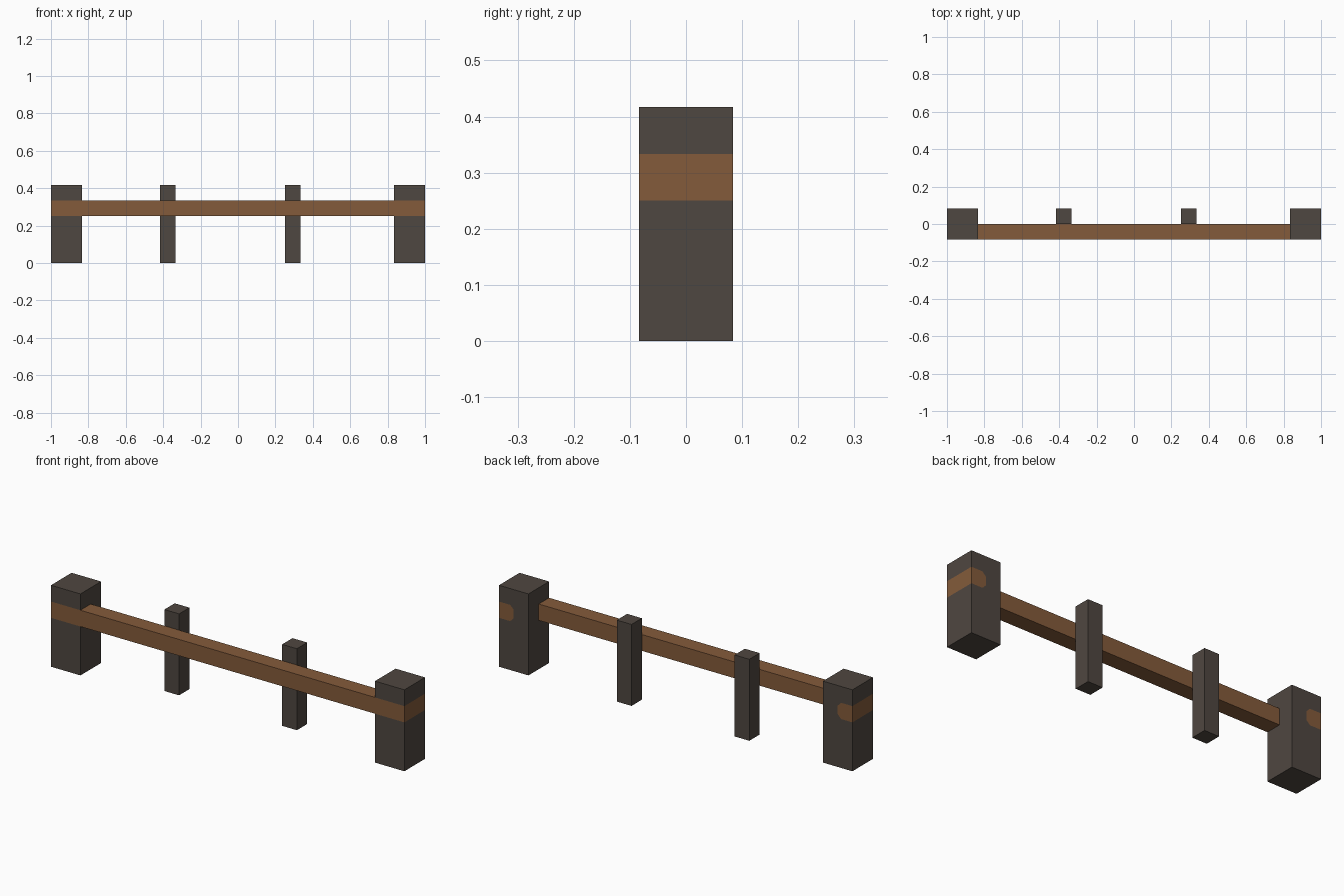
import bpy
import bmesh
from mathutils import Vector

cube = bpy.data.objects.get("Cube")
if cube:
    bpy.data.objects.remove(cube, do_unlink=True)


def make_material(name, rgb):
    mat = bpy.data.materials.new(name)
    mat.use_nodes = True
    mat.diffuse_color = (*rgb, 1)
    mat.node_tree.nodes["Principled BSDF"].inputs["Base Color"].default_value = (*rgb, 1)
    return mat


DARK = make_material("dark_timber", (0.078, 0.063, 0.052))
BROWN = make_material("brown_timber", (0.231, 0.105, 0.043))

U = 1 / 12                        # timber module
BAND_LOW, BAND_HIGH = 3 * U, 4 * U
PATCH_EDGE = 11 * U               # where the band stops on the back
CHAMFER = 0.02


def box_mesh(low, high):
    bm = bmesh.new()
    bmesh.ops.create_cube(bm, size=1)
    low, high = Vector(low), Vector(high)
    for v in bm.verts:
        v.co = (low + high) / 2 + v.co * (high - low)
    return bm


def add_object(name, bm, mats):
    mesh = bpy.data.meshes.new(name)
    bm.normal_update()
    bm.to_mesh(mesh)
    bm.free()
    for mat in mats:
        mesh.materials.append(mat)
    obj = bpy.data.objects.new(name, mesh)
    bpy.context.collection.objects.link(obj)


def cut(bm, faces, point, normal):
    geom = set(faces)
    for f in faces:
        geom.update(f.edges)
        geom.update(f.verts)
    bmesh.ops.bisect_plane(bm, geom=list(geom), plane_co=point,
                           plane_no=Vector(normal).normalized())
    bm.normal_update()


def in_band(f):
    return BAND_LOW < f.calc_center_median().z < BAND_HIGH


def end_post(name, side):
    bm = box_mesh((min(side, side * 10 * U), -U, 0),
                  (max(side, side * 10 * U), U, 5 * U))
    for z in (BAND_LOW, BAND_HIGH):
        cut(bm, bm.faces[:], (0, 0, z), (0, 0, 1))

    # Clipped end of the wrapped band on the back
    def back():
        return [f for f in bm.faces if f.normal.y > 0.9 and in_band(f)]

    cut(bm, back(), (side * PATCH_EDGE, 0, 0), (1, 0, 0))
    for z, slope in ((BAND_LOW, 1), (BAND_HIGH, -1)):
        patch = [f for f in back() if abs(f.calc_center_median().x) > PATCH_EDGE + CHAMFER]
        cut(bm, patch, (side * (PATCH_EDGE + CHAMFER), 0, z), (side, 0, slope))

    # Band covers the front, the outer side and part of the back
    for f in bm.faces:
        if in_band(f):
            on_back = (f.normal.y > 0.9 and
                       abs(f.calc_center_median().x) > PATCH_EDGE + CHAMFER)
            if f.normal.y < -0.9 or f.normal.x * side > 0.9 or on_back:
                f.material_index = 1
    add_object(name, bm, (DARK, BROWN))


# Thick posts at both ends
end_post("left_end_post", 1)
end_post("right_end_post", -1)

# Slim posts behind the rail
for name, x in (("left_slim_post", 3 * U), ("right_slim_post", -5 * U)):
    add_object(name, box_mesh((x, 0, 0), (x + U, U, 5 * U)), (DARK,))

# Rail between the end posts
add_object("rail", box_mesh((-10 * U, -U, BAND_LOW), (10 * U, 0, BAND_HIGH)), (BROWN,))
